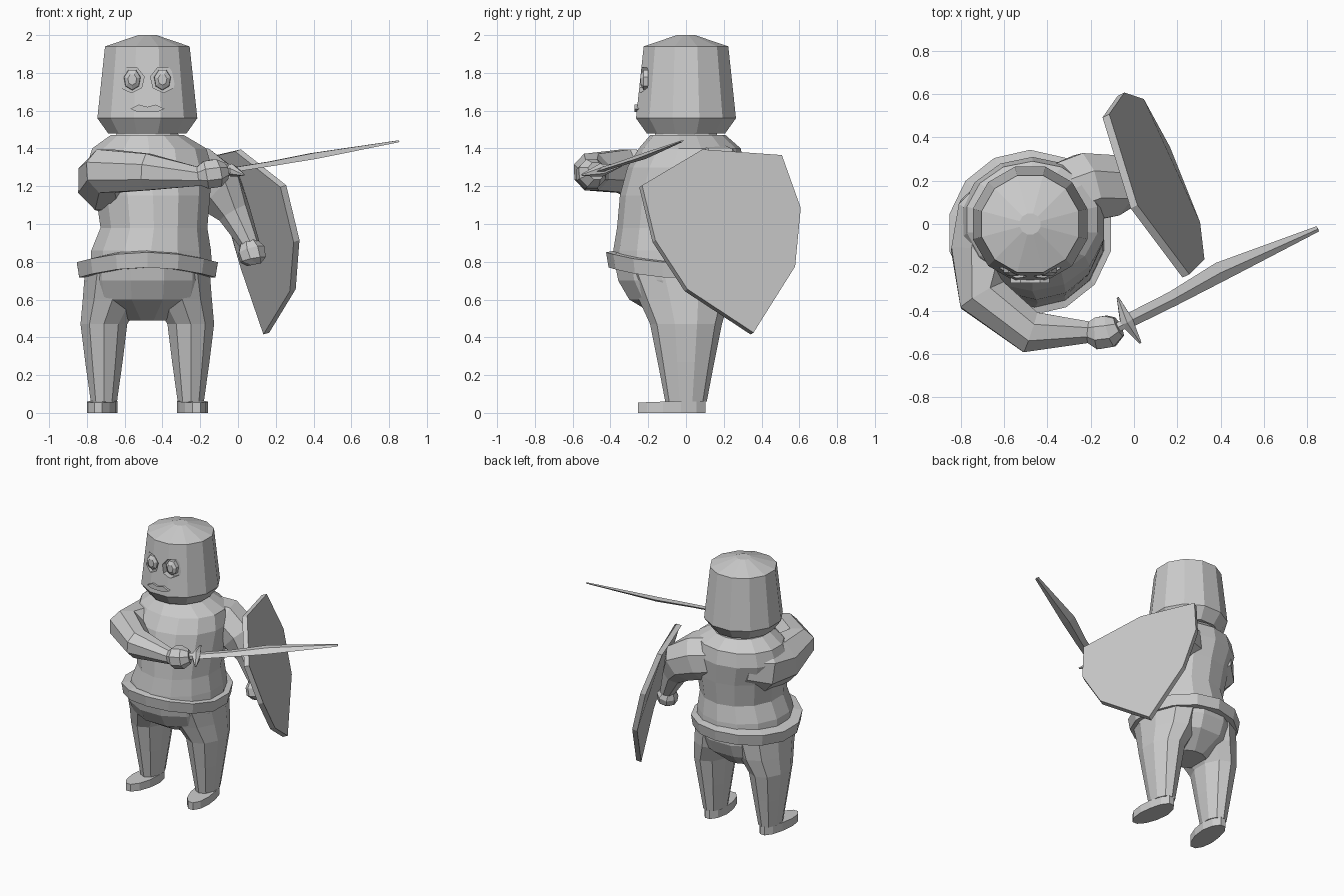
import bpy, bmesh, math
from mathutils import Vector

cube = bpy.data.objects.get("Cube")
if cube:
    bpy.data.objects.remove(cube, do_unlink=True)

grey = bpy.data.materials.new("plain_grey")
grey.use_nodes = True
COLOUR = (0.6, 0.6, 0.6, 1)
grey.diffuse_color = COLOUR
grey.node_tree.nodes["Principled BSDF"].inputs["Base Color"].default_value = COLOUR

CX = -0.48  # body axis


def finish(name, bm):
    bmesh.ops.recalc_face_normals(bm, faces=bm.faces)
    mesh = bpy.data.meshes.new(name)
    bm.to_mesh(mesh)
    bm.free()
    mesh.materials.append(grey)
    obj = bpy.data.objects.new(name, mesh)
    bpy.context.collection.objects.link(obj)
    return obj


def skin(name, rings, closed=False):
    """Bridge rings of points; cap the ends, or join last to first."""
    bm = bmesh.new()
    loops = [[bm.verts.new(p) for p in ring] for ring in rings]
    n = len(loops[0])
    pairs = list(zip(loops, loops[1:]))
    if closed:
        pairs.append((loops[-1], loops[0]))
    for a, b in pairs:
        for i in range(n):
            j = (i + 1) % n
            bm.faces.new((a[i], a[j], b[j], b[i]))
    if not closed:
        bm.faces.new(loops[0])
        bm.faces.new(loops[-1])
    return finish(name, bm)


def angles(n):
    return [2 * math.pi * (i + 0.5) / n for i in range(n)]


def loft(name, sections, n=12):
    """Sections are (z, centre x, centre y, radius x, radius y)."""
    return skin(name, [[(cx + rx * math.cos(t), cy + ry * math.sin(t), z)
                        for t in angles(n)] for z, cx, cy, rx, ry in sections])


def tube(name, sections, n=8, flat=1.0, up=Vector((0, 0, 1))):
    """Sections are (x, y, z, radius) along a path."""
    pts = [Vector(s[:3]) for s in sections]
    rings = []
    for i, p in enumerate(pts):
        before, after = pts[max(i - 1, 0)], pts[min(i + 1, len(pts) - 1)]
        d = (after - before).normalized()
        side = d.cross(up).normalized()
        top = side.cross(d)
        r = sections[i][3]
        rings.append([p + side * r * math.cos(t) + top * r * flat * math.sin(t)
                      for t in (angles(n) if n > 4 else [k * math.pi / 2 for k in range(4)])])
    return skin(name, rings)


def prism(name, outline, y0, y1):
    """Extrude an (x, z) outline from y0 to y1."""
    return skin(name, [[(x, y, z) for x, z in outline] for y in (y0, y1)])


def disc(x, z, r, n=7, squash=1.0):
    return [(x + r * squash * math.sin(t), z + r * math.cos(t)) for t in angles(n)]


# Helmet-shaped head and neck
head = loft("head", [(1.48, CX, 0, .215, .215), (1.56, CX, 0, .274, .274),
                     (1.94, CX, 0, .232, .232), (2.0, CX, 0, .05, .05)])
loft("neck", [(1.40, CX, 0, .2, .2), (1.50, CX, 0, .16, .16)])

# Eye sockets cut into the head, with eyes set in them
cutters = [prism("socket", disc(CX + s * .085, 1.765, .07), -.4, -.20) for s in (-1, 1)]
for cutter in cutters:
    mod = head.modifiers.new("socket_cut", "BOOLEAN")
    mod.operation, mod.solver, mod.object = "DIFFERENCE", "EXACT", cutter
deps = bpy.context.evaluated_depsgraph_get()
head_mesh = bpy.data.meshes.new_from_object(head.evaluated_get(deps))
head.modifiers.clear()
head.data = head_mesh
for cutter in cutters:
    bpy.data.objects.remove(cutter, do_unlink=True)
for side, s in (("right", -1), ("left", 1)):
    x = CX + s * .08
    skin(side + "_eye", [[(px, y, pz) for px, pz in disc(x, 1.765, r, squash=.8)]
                         for y, r in ((-.19, .058), (-.225, .055), (-.24, .03))])

# Lips
prism("lips", [(CX - .09, 1.61), (CX - .045, 1.632), (CX, 1.62), (CX + .045, 1.632),
               (CX + .09, 1.61), (CX + .05, 1.592), (CX - .05, 1.592)], -.272, -.23)

# Torso
loft("torso", [(.78, CX + .02, -.05, .33, .34), (.86, CX + .02, -.05, .325, .335),
               (.98, -.445, -.05, .29, .315), (1.15, -.45, -.03, .31, .32),
               (1.3, CX + .01, 0, .34, .31), (1.4, CX + .01, .02, .31, .27),
               (1.47, CX, .01, .2, .2)], 14)

# Belt, raised at the front and a little at the back
belt = []
for t in angles(14):
    c, s = math.cos(t), math.sin(t)
    mid = .76 + (.055 if s < 0 else .02) * s * s
    belt.append([(CX + r * c, -.04 + r * s, mid + h)
                 for r, h in ((.31, -.045), (.37, -.045), (.383, .035), (.31, .05))])
skin("belt", belt, closed=True)

# Hips, legs and feet
loft("hips", [(.49, CX, 0, .13, .12), (.6, CX, -.03, .32, .28),
              (.7, CX, -.04, .34, .33), (.8, CX, -.05, .34, .34)])
for side, s in (("right", -1), ("left", 1)):
    loft(side + "_leg", [(.06, CX + s * .23, 0, .073, .11), (.27, CX + s * .23, 0, .104, .15),
                         (.47, CX + s * .23, 0, .13, .19), (.6, CX + s * .185, -.01, .165, .24),
                         (.74, CX + s * .16, -.03, .18, .28)], 10)
    sole = []
    for t in angles(12):
        y = -.075 + .185 * math.sin(t)
        sole.append((CX + s * (.23 - .12 * min(y, 0)) + .078 * math.cos(t), y))
    skin(side + "_foot", [[(x, y, 0) for x, y in sole],
                          [(x, y, .055 + .07 * (y + .25) / 2) for x, y in sole]])

# Right arm bent across the chest, with fist
tube("right_arm", [(-.56, .12, 1.27, .17), (-.64, .02, 1.24, .2), (-.69, -.14, 1.23, .17),
                   (-.70, -.33, 1.28, .125), (-.48, -.5, 1.275, .105), (-.2, -.5, 1.25, .052)])
tube("right_hand", [(-.22, -.5, 1.25, .045), (-.17, -.505, 1.26, .08),
                    (-.11, -.495, 1.27, .08), (-.07, -.475, 1.28, .05)])

# Left arm hanging behind the shield, with fist
tube("left_arm", [(-.34, .12, 1.27, .17), (-.22, .17, 1.25, .17), (-.1, .18, 1.18, .15),
                  (-.02, .16, 1.06, .09), (.07, .13, .88, .05)])
tube("left_hand", [(.055, .13, .90, .05), (.07, .12, .86, .075),
                   (.08, .11, .81, .07), (.085, .11, .785, .04)])

# Sword: grip, guard and flat blade
roll = Vector((0, -.35, 1))
tube("sword_grip", [(-.1, -.49, 1.275, .025), (-.02, -.45, 1.288, .025)], 6)
tube("sword_guard", [(-.075, -.34, 1.31, .006), (-.035, -.45, 1.285, .035),
                     (.03, -.55, 1.26, .006)], 6)
tube("sword_blade", [(-.04, -.455, 1.285, .035), (.18, -.345, 1.32, .037),
                     (.4, -.22, 1.36, .048), (.85, -.022, 1.438, .014)], 4, .35, roll)

# Shield: a leaning eight-sided plate
outline = [(.0, .08, 1.39), (.24, -.24, 1.2), (.31, -.17, .91), (.29, 0, .65),
           (.15, .35, .42), (.03, .57, .77), (-.06, .60, 1.08), (-.13, .50, 1.36)]
out = Vector((.86, .42, .28)).normalized() * .018
skin("shield", [[Vector(p) + out * k for p in outline] for k in (-1, 1)])
